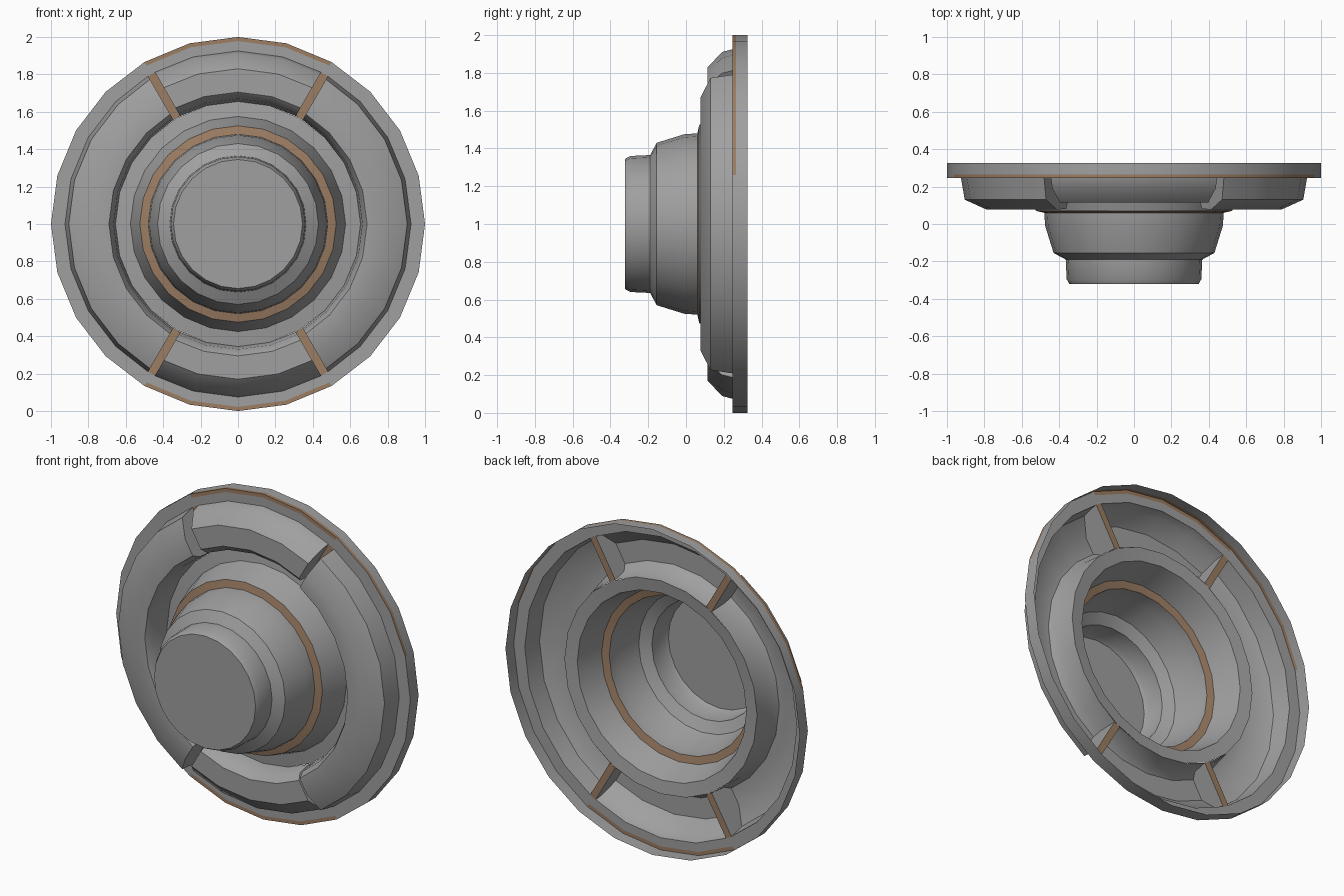
import bpy, bmesh, math

if "Cube" in bpy.data.objects:
    bpy.data.objects.remove(bpy.data.objects["Cube"])

SEG = 24
FLOOR = 0.245          # level of the flange and the groove floors
GAP = 0.021            # half width of the radial grooves
R_IN, R_OUT = 0.655, 0.925


def material(name, rgb):
    m = bpy.data.materials.new(name)
    m.diffuse_color = (*rgb, 1)
    m.use_nodes = True
    m.node_tree.nodes["Principled BSDF"].inputs["Base Color"].default_value = m.diffuse_color
    return m


GREY = material("grey metal", (0.35, 0.35, 0.35))
RUST = material("rust brown", (0.33, 0.205, 0.125))


def point(r, y, a):
    """Point on the wheel; the angle runs clockwise from the top."""
    return (r * math.sin(a), y, 1 + r * math.cos(a))


def finish(bm, name):
    bmesh.ops.remove_doubles(bm, verts=bm.verts, dist=1e-5)
    bmesh.ops.recalc_face_normals(bm, faces=bm.faces)
    if sum(f.normal.y * f.calc_area() for f in bm.faces) > 0:
        bmesh.ops.reverse_faces(bm, faces=bm.faces)
    me = bpy.data.meshes.new(name)
    bm.to_mesh(me)
    bm.free()
    me.materials.append(GREY)
    me.materials.append(RUST)
    ob = bpy.data.objects.new(name, me)
    bpy.context.collection.objects.link(ob)
    bpy.ops.object.select_all(action='DESELECT')
    ob.select_set(True)
    bpy.context.view_layer.objects.active = ob
    bpy.ops.object.shade_smooth_by_angle(angle=math.radians(38))
    return ob


def sweep(name, profile, start=0, end=360, gap=0.0, rust=lambda seg, deg: False):
    """Revolve (radius, y) points; a gap trims and closes both ends."""
    bm = bmesh.new()
    steps = round((end - start) * SEG / 360)
    rows = []
    for i in range(steps + 1):
        row = []
        for r, y in profile:
            a = math.radians(start + i * 360 / SEG)
            if gap and i == 0:
                a += math.asin(gap / r)
            elif gap and i == steps:
                a -= math.asin(gap / r)
            row.append(bm.verts.new(point(r, y, a)))
        rows.append(row)
    for i in range(steps):
        deg = (start + (i + 0.5) * 360 / SEG + 180) % 360 - 180
        for j in range(len(profile) - 1):
            quad = [rows[i][j], rows[i][j + 1], rows[i + 1][j + 1], rows[i + 1][j]]
            if profile[j + 1][0] == 0:
                quad.pop(2)
            bm.faces.new(quad).material_index = int(rust(j, deg))
    if gap:
        bm.faces.new(rows[0])
        bm.faces.new(rows[-1][::-1])
    return finish(bm, name)


# Outer rim and flange, rusty along the edge
def rim_rust(seg, deg):
    d = abs(deg)
    return (seg == 1 and d < 75) or (seg == 2 and (d < 30 or d > 150))


sweep("rim", [(1, 0.325), (1, 0.265), (1, FLOOR), (0.978, FLOOR), (R_OUT, FLOOR)],
      rust=rim_rust)

# Central stepped hub with the floor ring and rusty seam around it
sweep("hub", [(R_IN, FLOOR), (0.575, 0.235), (0.525, 0.07), (0.48, 0.06),
              (0.475, -0.01), (0.43, -0.155), (0.365, -0.19), (0.36, -0.295),
              (0.345, -0.322), (0, -0.322)],
      rust=lambda seg, deg: seg == 2)

# Raised pads: tall on the sides, lower at the top and bottom
side = [(R_IN, FLOOR), (0.665, 0.13), (0.69, 0.08), (0.79, 0.078),
        (0.905, 0.13), (R_OUT, FLOOR)]
low = [(R_IN, FLOOR), (0.67, 0.15), (0.705, 0.115), (0.83, 0.115),
       (0.91, 0.19), (R_OUT, FLOOR)]
for name, profile, a, b in (("top_pad", low, -30, 30), ("right_pad", side, 30, 150),
                            ("bottom_pad", low, 150, 210), ("left_pad", side, 210, 330)):
    sweep(name, profile, a, b, GAP)

# Rusty floors of the four grooves between the pads
for k, deg in enumerate((30, 150, 210, 330)):
    bm = bmesh.new()
    a = math.radians(deg)
    corners = [(R_IN, -1), (R_OUT, -1), (R_OUT, 1), (R_IN, 1)]
    f = bm.faces.new([bm.verts.new(point(r, FLOOR, a + s * math.asin(GAP / r)))
                      for r, s in corners])
    f.material_index = 1
    finish(bm, f"groove_floor_{k + 1}")
